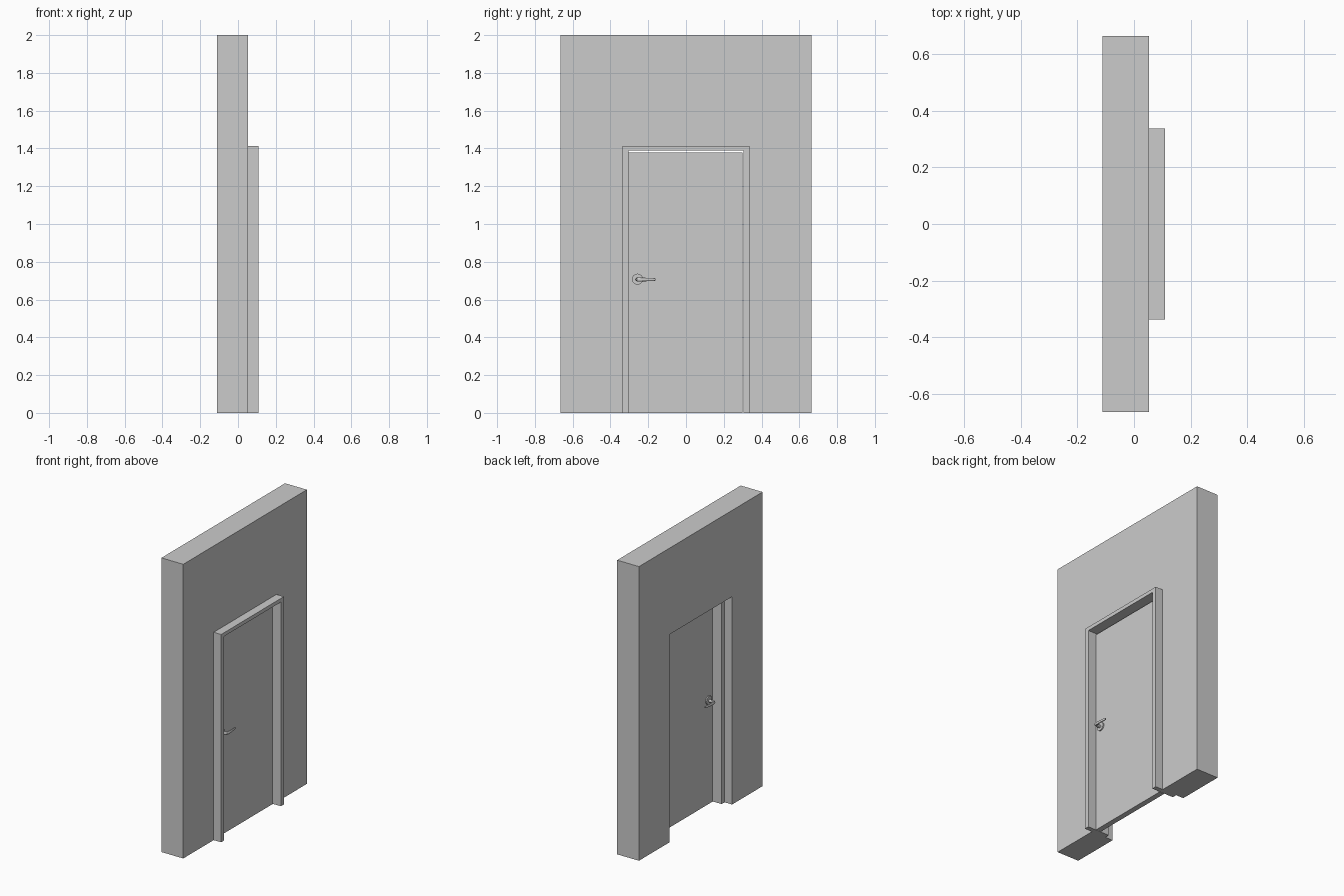
import bpy, bmesh
from math import pi
from mathutils import Vector

if "Cube" in bpy.data.objects:
    bpy.data.objects.remove(bpy.data.objects["Cube"])


def extrude_profile(name, pts, x0, x1):
    """Solid made from a (y, z) outline extruded from x0 to x1."""
    bm = bmesh.new()
    face = bm.faces.new([bm.verts.new((x0, y, z)) for y, z in pts])
    ext = bmesh.ops.extrude_face_region(bm, geom=[face])
    verts = [g for g in ext["geom"] if isinstance(g, bmesh.types.BMVert)]
    bmesh.ops.translate(bm, verts=verts, vec=(x1 - x0, 0, 0))
    bmesh.ops.recalc_face_normals(bm, faces=bm.faces)
    me = bpy.data.meshes.new(name)
    bm.to_mesh(me)
    bm.free()
    ob = bpy.data.objects.new(name, me)
    bpy.context.collection.objects.link(ob)
    return ob


def arch(outer, top, inner, inner_top):
    """Upside-down U outline."""
    return [(-outer, 0), (-outer, top), (outer, top), (outer, 0),
            (inner, 0), (inner, inner_top), (-inner, inner_top), (-inner, 0)]


def smooth(ob):
    bpy.ops.object.select_all(action='DESELECT')
    ob.select_set(True)
    bpy.context.view_layer.objects.active = ob
    bpy.ops.object.shade_smooth_by_angle()


def rosette(name, x, depth, r):
    bpy.ops.mesh.primitive_cylinder_add(vertices=24, radius=r, depth=depth,
                                        location=(x, HY, HZ), rotation=(0, pi / 2, 0))
    ob = bpy.context.object
    ob.name = name
    smooth(ob)


def lever(name, x, s):
    """Neck leaving the door, bending into a tapered grip; s is the side (+1 / -1)."""
    # offset from door, y offset, half thickness in x, half height in z
    path = [(0.0, 0.0, 0.010, 0.010), (0.034, 0.0, 0.010, 0.010),
            (0.043, 0.004, 0.010, 0.011), (0.047, 0.014, 0.008, 0.011),
            (0.047, 0.05, 0.006, 0.009), (0.044, 0.085, 0.005, 0.008),
            (0.042, 0.096, 0.004, 0.006)]
    n = 12
    from math import cos, sin
    bm = bmesh.new()
    rings = []
    for i, (dx, dy, a, b) in enumerate(path):
        p, q = path[max(i - 1, 0)], path[min(i + 1, len(path) - 1)]
        t = Vector((q[0] - p[0], q[1] - p[1])).normalized()
        rings.append([bm.verts.new((x + s * (dx - t.y * a * cos(k * 2 * pi / n)),
                                    HY + dy + t.x * a * cos(k * 2 * pi / n),
                                    HZ - 0.002 + b * sin(k * 2 * pi / n)))
                      for k in range(n)])
    for r0, r1 in zip(rings, rings[1:]):
        for k in range(n):
            bm.faces.new((r0[k], r0[(k + 1) % n], r1[(k + 1) % n], r1[k]))
    bm.faces.new(rings[0])
    bm.faces.new(rings[-1])
    bmesh.ops.recalc_face_normals(bm, faces=bm.faces)
    me = bpy.data.meshes.new(name)
    bm.to_mesh(me)
    bm.free()
    ob = bpy.data.objects.new(name, me)
    bpy.context.collection.objects.link(ob)
    smooth(ob)


# Wall with doorway, and frame lining set forward of it
extrude_profile("wall", arch(0.664, 2.0, 0.337, 1.413), -0.111, 0.053)
extrude_profile("door_frame", arch(0.337, 1.413, 0.305, 1.388), -0.054, 0.109)

# Door leaf with a small gap at the top and hinge side
DX0, DX1 = 0.012, 0.049
extrude_profile("door_leaf", [(-0.304, 0), (-0.304, 1.379), (0.3, 1.379), (0.3, 0)], DX0, DX1)

# Handles on both faces
HY, HZ = -0.257, 0.708
for side, x, s in (("front", DX1, 1), ("back", DX0, -1)):
    rosette(side + "_handle_rosette", x + s * 0.004, 0.008, 0.029)
    lever(side + "_handle_lever", x, s)
